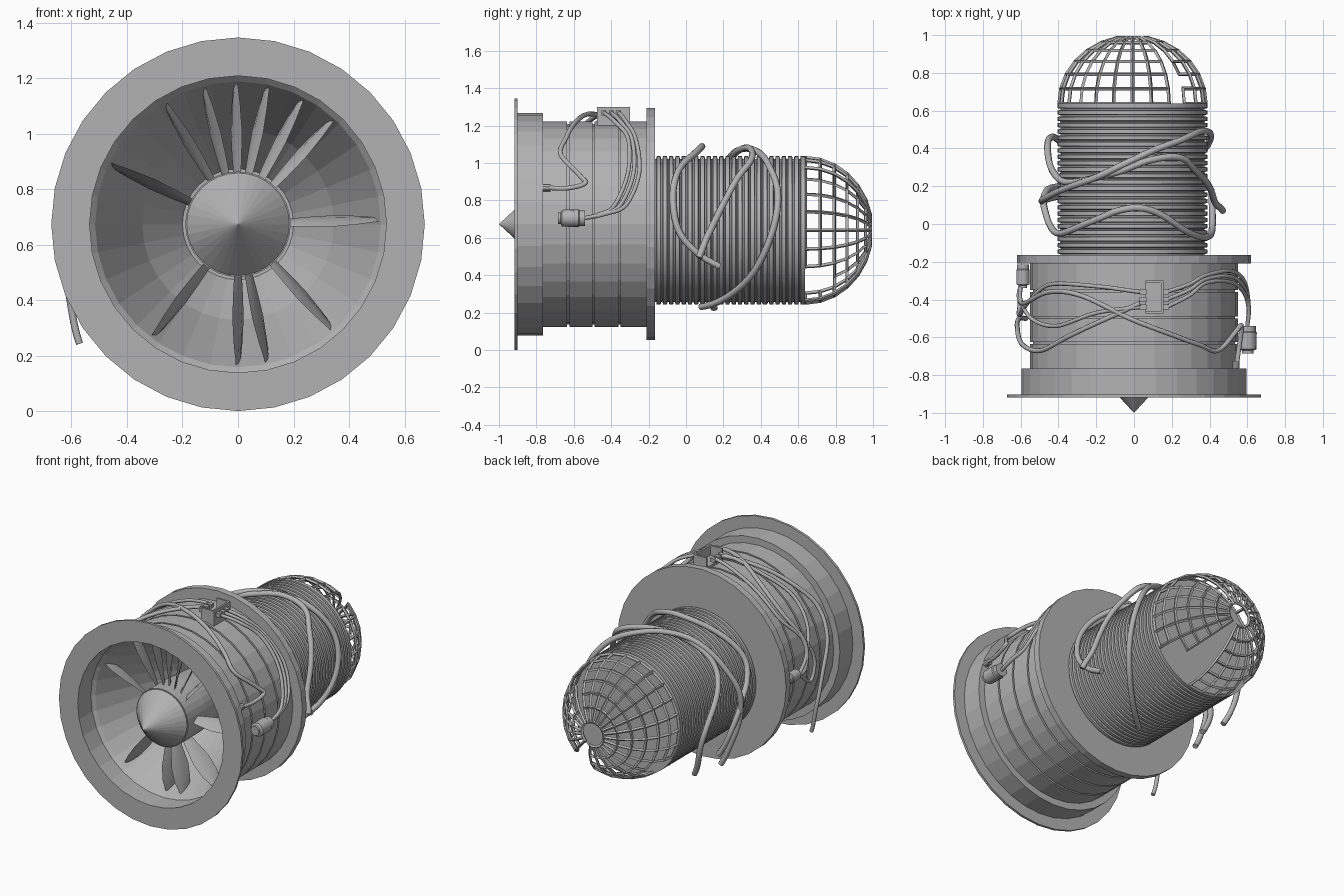
import bpy, bmesh, math
from mathutils import Vector, Matrix

if "Cube" in bpy.data.objects:
    bpy.data.objects.remove(bpy.data.objects["Cube"])

grey = bpy.data.materials.new("mid_grey")
grey.diffuse_color = (0.45, 0.45, 0.45, 1)
grey.use_nodes = True
grey.node_tree.nodes["Principled BSDF"].inputs["Base Color"].default_value = grey.diffuse_color
FRONT = (0.0, 0.673)     # axis (x, z) of the intake duct
REAR = (-0.008, 0.64)    # axis (x, z) of the ribbed motor


def finish(name, bm, smooth=None):
    bmesh.ops.recalc_face_normals(bm, faces=bm.faces)
    me = bpy.data.meshes.new(name)
    bm.to_mesh(me)
    bm.free()
    me.materials.append(grey)
    ob = bpy.data.objects.new(name, me)
    bpy.context.collection.objects.link(ob)
    if smooth:
        bpy.ops.object.select_all(action='DESELECT')
        bpy.context.view_layer.objects.active = ob
        ob.select_set(True)
        bpy.ops.object.shade_smooth_by_angle(angle=math.radians(smooth))
    return ob


def polar(centre, deg, y, r):
    a = math.radians(deg)
    return Vector((centre[0] + r * math.cos(a), y, centre[1] + r * math.sin(a)))


def lathe(name, centre, profile, sides, closed=False, smooth=None):
    """Spin (radius, y) points about the y axis; radius 0 becomes a pole."""
    bm = bmesh.new()
    rings = []
    for r, y in profile:
        if r == 0:
            rings.append([bm.verts.new((centre[0], y, centre[1]))] * sides)
        else:
            rings.append([bm.verts.new(polar(centre, 90 + 360 * k / sides, y, r)) for k in range(sides)])
    pairs = list(zip(rings, rings[1:])) + ([(rings[-1], rings[0])] if closed else [])
    for a, b in pairs:
        for k in range(sides):
            j = (k + 1) % sides
            vs = list(dict.fromkeys((a[k], a[j], b[j], b[k])))
            if len(vs) > 2:
                bm.faces.new(vs)
    return finish(name, bm, smooth)


def box(name, lo, hi):
    bm = bmesh.new()
    bmesh.ops.create_cube(bm, size=1)
    for v in bm.verts:
        v.co = [(l + h) / 2 + c * (h - l) for l, h, c in zip(lo, hi, v.co)]
    return finish(name, bm)


def cable(name, centre, pts, radius, steps=7, sides=8):
    """Tube through (angle, y, radius) points, smoothed in polar space so it hugs the body."""
    p = [Vector(q) for q in pts]
    p = [2 * p[0] - p[1]] + p + [2 * p[-1] - p[-2]]
    path = []
    for i in range(1, len(p) - 2):
        for s in range(steps):
            t = s / steps
            a, b, c, d = p[i - 1:i + 3]
            path.append(0.5 * (2 * b + (c - a) * t + (2 * a - 5 * b + 4 * c - d) * t * t
                               + (3 * b - a - 3 * c + d) * t ** 3))
    path.append(p[-2])
    path = [polar(centre, *q) for q in path]
    bm = bmesh.new()
    rings = []
    axis = Vector((centre[0], 0, centre[1]))
    for i, q in enumerate(path):
        tan = (path[min(i + 1, len(path) - 1)] - path[max(i - 1, 0)]).normalized()
        out = q - axis
        out.y = 0
        u = (out - tan * out.dot(tan)).normalized()
        w = tan.cross(u)
        rings.append([bm.verts.new(q + radius * (u * math.cos(k * math.tau / sides) + w * math.sin(k * math.tau / sides)))
                      for k in range(sides)])
    for a, b in zip(rings, rings[1:]):
        for k in range(sides):
            j = (k + 1) % sides
            bm.faces.new((a[k], a[j], b[j], b[k]))
    bm.faces.new(rings[0])
    bm.faces.new(rings[-1])
    return finish(name, bm, 50)


# intake duct: flanges, stepped shell with three grooves, tapered inside
shell = [(0.535, -0.918), (0.673, -0.918), (0.673, -0.902), (0.595, -0.902), (0.595, -0.765), (0.55, -0.765)]
for y in (-0.63, -0.495, -0.355):
    shell += [(0.55, y - 0.006), (0.535, y - 0.006), (0.535, y + 0.006), (0.55, y + 0.006)]
shell += [(0.55, -0.21), (0.62, -0.21), (0.62, -0.165), (0, -0.165)]
shell += [(0, -0.2), (0.2, -0.2), (0.345, -0.4), (0.515, -0.76), (0.535, -0.78)]
lathe("intake_duct", FRONT, shell, 32, closed=True)

# spinner cone and hub
lathe("spinner", FRONT, [(0, -1.0), (0.185, -0.8), (0.185, -0.79), (0, -0.79)], 32)
lathe("hub", FRONT, [(0, -0.795), (0.19, -0.795), (0.19, -0.6), (0.17, -0.3), (0.17, -0.19)], 32)

# fan blades: (radius, chord, pitch), surviving ones only
sections = [(0.175, 0.06, 26), (0.25, 0.09, 23), (0.34, 0.125, 19), (0.43, 0.12, 15), (0.5, 0.08, 12), (0.527, 0.03, 10)]
for n, ang in enumerate((2, 48, 63, 78, 91, 104, 121, 155, 233, 270, 282, 312)):
    bm = bmesh.new()
    rings = []
    for r, chord, pitch in sections:
        c, s = math.cos(math.radians(pitch)), math.sin(math.radians(pitch))
        ring = []
        for u, t in ((-0.5, 0), (-0.15, 0.007), (0.2, 0.006), (0.5, 0), (0.2, -0.002), (-0.15, -0.002)):
            ring.append(bm.verts.new((r, -0.71 + u * chord * c - t * s, u * chord * s + t * c)))
        rings.append(ring)
    for a, b in zip(rings, rings[1:]):
        for k in range(6):
            bm.faces.new((a[k], a[(k + 1) % 6], b[(k + 1) % 6], b[k]))
    bm.faces.new(rings[0])
    bm.faces.new(rings[-1])
    bm.transform(Matrix.Translation((FRONT[0], 0, FRONT[1])) @ Matrix.Rotation(-math.radians(ang), 4, 'Y'))
    finish(f"fan_blade_{n + 1}", bm, 40)

# ribbed motor casing with an end plate
ribs, y0, y1 = 24, -0.166, 0.637
step = (y1 - y0) / ribs
profile = [(0.382, y0)]
for i in range(ribs):
    y = y0 + i * step
    profile += [(0.382, y + 0.2 * step), (0.397, y + 0.3 * step), (0.397, y + 0.9 * step), (0.382, y + step)]
lathe("ribbed_casing", REAR, profile[:-1] + [(0.397, y1), (0, y1)], 64, smooth=30)

# domed wire guard with broken-out cells
COLS, ROWS = 24, 6


def broken(col, row):
    a = (col + 0.5) * 360 / COLS
    return (45 < a < 66 or (30 < a < 45 and row in (1, 2))
            or 280 < a < 310 or (310 < a < 325 and row < 2)
            or (210 < a < 240 and row < 2))


bm = bmesh.new()
grid = [[bm.verts.new(polar(REAR, c * 360 / COLS, 0.637 + 0.356 * math.sin(math.radians(13 * r)),
                            0.388 * math.cos(math.radians(13 * r)))) for c in range(COLS)] for r in range(ROWS + 1)]
for r in range(ROWS):
    for c in range(COLS):
        if not broken(c, r):
            d = (c + 1) % COLS
            bm.faces.new((grid[r][c], grid[r][d], grid[r + 1][d], grid[r + 1][c]))
loose = [v for v in bm.verts if not v.link_faces]
bmesh.ops.delete(bm, geom=loose, context='VERTS')
guard = finish("wire_guard", bm)
wire = guard.modifiers.new("wire", 'WIREFRAME')
wire.thickness = 0.02
wire.use_boundary = True
wire.use_even_offset = True
wire.offset = 0

# loose cables wrapped round the motor
cable("motor_cable_1", REAR, [(228, 0.42, 0.52), (205, 0.46, 0.46), (185, 0.43, 0.45), (160, 0.28, 0.45),
                              (140, 0.22, 0.44), (103, 0.27, 0.43), (77, 0.34, 0.45), (56, 0.35, 0.46),
                              (38, 0.27, 0.44), (0, 0.13, 0.43), (-17, 0.07, 0.5)], 0.018)
cable("motor_cable_2", REAR, [(-25, 0.18, 0.46), (-16, 0.06, 0.44), (0, -0.04, 0.42), (25, -0.07, 0.42),
                              (48, -0.04, 0.43), (70, 0.05, 0.44), (85, 0.085, 0.45), (100, 0.07, 0.44),
                              (118, 0.02, 0.43), (150, -0.05, 0.44), (168, 0.0, 0.45), (180, 0.1, 0.47),
                              (200, 0.18, 0.48), (222, 0.2, 0.5)], 0.018)
cable("motor_cable_3", REAR, [(-85, 0.08, 0.41), (-55, 0.25, 0.41), (-28, 0.38, 0.415), (3, 0.47, 0.415),
                              (30, 0.49, 0.42), (55, 0.44, 0.43), (75, 0.39, 0.43), (95, 0.32, 0.44),
                              (118, 0.24, 0.45), (150, 0.17, 0.46), (170, 0.13, 0.48), (190, 0.12, 0.48),
                              (212, 0.14, 0.5), (230, 0.15, 0.55)], 0.018)

# junction box on top, with plugs on both sides
box("junction_base", (0.06, -0.475, 1.2), (0.155, -0.3, 1.235))
box("junction_front_wall", (0.06, -0.475, 1.2), (0.155, -0.463, 1.3))
box("junction_back_wall", (0.06, -0.312, 1.2), (0.155, -0.3, 1.3))
box("junction_side_wall", (0.143, -0.475, 1.2), (0.155, -0.3, 1.3))
for i in range(3):
    y = -0.36 - 0.04 * i
    box(f"right_plug_{i + 1}", (0.15, y - 0.013, 1.255), (0.185, y + 0.013, 1.281))
    box(f"left_plug_{i + 1}", (0.03, y - 0.013, 1.255), (0.065, y + 0.013, 1.281))

# cable bundle from the box down to the right connector
for i in range(3):
    cable(f"bundle_cable_{i + 1}", FRONT,
          [(74, -0.36 - 0.04 * i, 0.62), (62, -0.32 - 0.03 * i, 0.62), (50, -0.27 - 0.02 * i, 0.60),
           (28, -0.25 - 0.03 * i, 0.59), (10, -0.32 - 0.03 * i, 0.60), (5, -0.44 - 0.01 * i, 0.61),
           (3, -0.545, 0.60)], 0.011)

# long cable crossing over the top, and the left-hand ones
cable("crossing_cable", FRONT, [(20, -0.765, 0.575), (19, -0.64, 0.59), (21, -0.54, 0.61), (26, -0.57, 0.60),
                                (40, -0.67, 0.58), (53, -0.64, 0.58), (66, -0.6, 0.585), (90, -0.51, 0.59),
                                (118, -0.38, 0.59), (140, -0.36, 0.59), (162, -0.42, 0.61), (176, -0.38, 0.61),
                                (178, -0.33, 0.6)], 0.013)
cable("left_cable_1", FRONT, [(87, -0.36, 0.605), (110, -0.33, 0.58), (140, -0.32, 0.58), (156, -0.4, 0.6),
                              (172, -0.48, 0.61), (186, -0.44, 0.61), (178, -0.33, 0.6)], 0.011)
cable("left_cable_2", FRONT, [(87, -0.42, 0.605), (102, -0.49, 0.585), (128, -0.6, 0.58), (147, -0.67, 0.59),
                              (165, -0.64, 0.61), (185, -0.55, 0.62), (203, -0.5, 0.66), (217, -0.5, 0.715)], 0.013)
cable("left_cable_3", FRONT, [(87, -0.44, 0.605), (110, -0.47, 0.58), (135, -0.54, 0.58), (155, -0.5, 0.6),
                              (170, -0.4, 0.61), (178, -0.33, 0.6)], 0.011)

# round connectors on each side, and the small plug on the step
barrel = [(0, 0), (0.03, 0), (0.03, 0.015), (0.045, 0.022), (0.047, 0.11), (0.042, 0.116), (0.042, 0.145), (0, 0.145)]
lathe("right_connector", (0.603, 0.705), [(r, y - 0.685) for r, y in barrel], 16, smooth=30)
lathe("left_connector", (-0.588, 0.695), [(r * 0.75, y * 0.85 - 0.338) for r, y in barrel], 16, smooth=30)
lathe("step_plug", (0.54, 0.868), [(0, -0.768), (0.02, -0.768), (0.02, -0.725), (0, -0.725)], 10)
